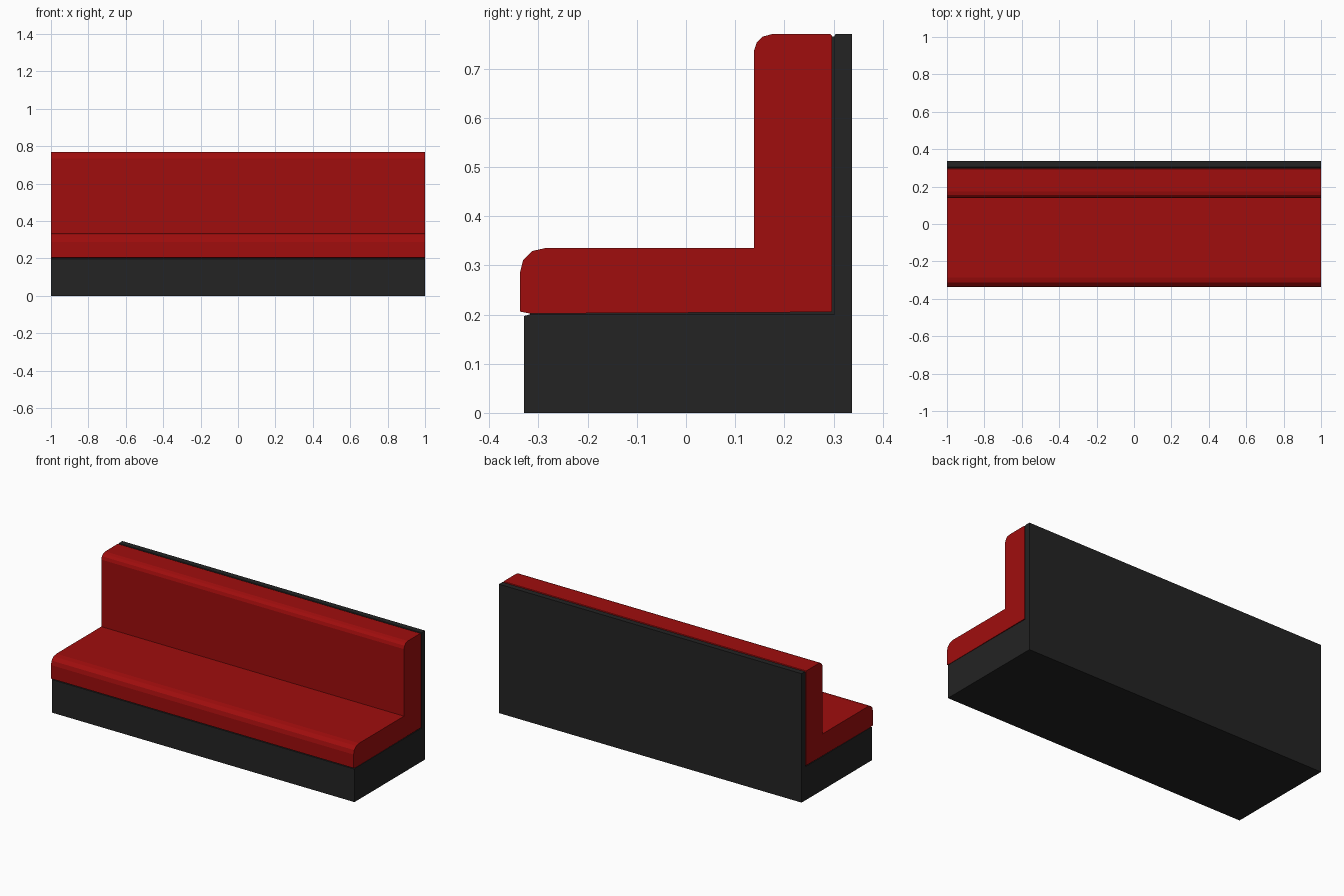
import bpy, bmesh

if "Cube" in bpy.data.objects:
    bpy.data.objects.remove(bpy.data.objects["Cube"])


def material(name, rgb):
    m = bpy.data.materials.new(name)
    m.diffuse_color = (*rgb, 1)
    m.use_nodes = True
    m.node_tree.nodes["Principled BSDF"].inputs["Base Color"].default_value = m.diffuse_color
    return m


def extrude_profile(name, points, half, mat):
    """Extrude a (y, z) outline along x from -half to half."""
    bm = bmesh.new()
    face = bm.faces.new([bm.verts.new((-half, y, z)) for y, z in points])
    ext = bmesh.ops.extrude_face_region(bm, geom=[face])
    verts = [g for g in ext["geom"] if isinstance(g, bmesh.types.BMVert)]
    bmesh.ops.translate(bm, verts=verts, vec=(2 * half, 0, 0))
    bmesh.ops.recalc_face_normals(bm, faces=bm.faces)
    mesh = bpy.data.meshes.new(name)
    bm.to_mesh(mesh)
    bm.free()
    mesh.materials.append(mat)
    obj = bpy.data.objects.new(name, mesh)
    bpy.context.collection.objects.link(obj)
    return obj


red = material("red upholstery", (0.35, 0.004, 0.004))
black = material("black panel", (0.017, 0.017, 0.017))

# L-shaped cushion with rounded front edges
extrude_profile("cushion", [
    (-0.317, 0.202), (0.294, 0.205), (0.297, 0.208), (0.297, 0.766), (0.294, 0.77),
    (0.175, 0.77), (0.156, 0.765), (0.144, 0.753), (0.138, 0.735),
    (0.138, 0.335), (-0.286, 0.335), (-0.313, 0.329), (-0.331, 0.311),
    (-0.337, 0.287), (-0.337, 0.206)], 1.0, red)

# L-shaped base and back panel
extrude_profile("base_and_back", [
    (-0.329, 0), (0.337, 0), (0.337, 0.77), (0.304, 0.77), (0.302, 0.766),
    (0.302, 0.2), (-0.318, 0.2), (-0.329, 0.197)], 1.0, black)

# Recessed seam between the cushion and the panels
extrude_profile("seam", [
    (-0.317, 0.199), (0.303, 0.199), (0.303, 0.765), (0.296, 0.765),
    (0.296, 0.206), (-0.317, 0.203)], 0.995, black)
